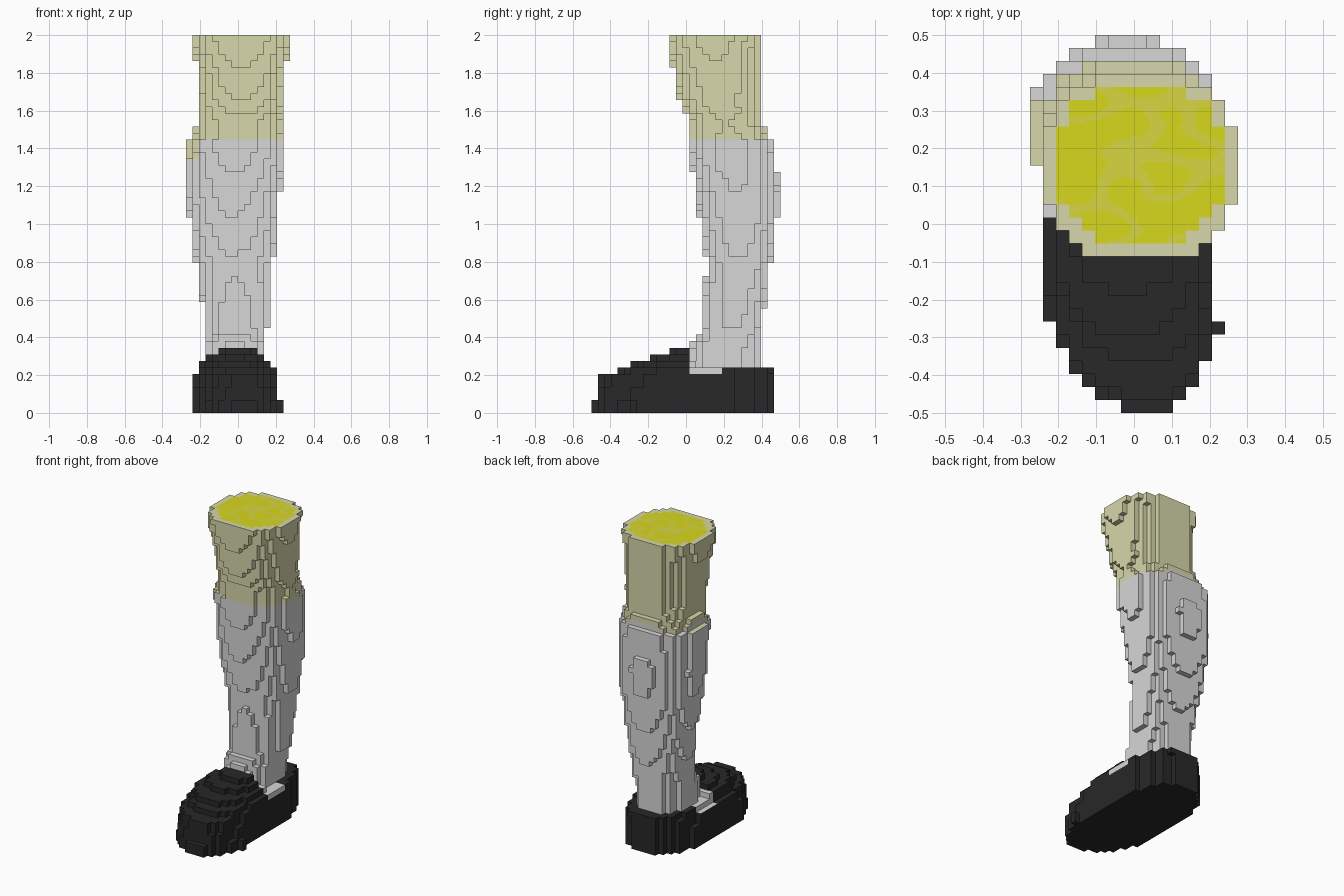
import bpy, bmesh
from mathutils import Vector, noise

if "Cube" in bpy.data.objects:
    bpy.data.objects.remove(bpy.data.objects["Cube"])

V = 2 / 58          # edge length of one block
LAYERS = 58


def material(name, rgb):
    m = bpy.data.materials.new(name)
    m.use_nodes = True
    m.diffuse_color = (*rgb, 1)
    m.node_tree.nodes["Principled BSDF"].inputs["Base Color"].default_value = (*rgb, 1)
    return m


BLACK = material("shoe black", (0.021, 0.021, 0.021))
GREY = material("sock grey", (0.68, 0.68, 0.68))
TAN = material("pale olive", (0.68, 0.68, 0.41))
YELLOW = material("bright yellow", (0.68, 0.68, 0.012))
DULL = material("dull yellow", (0.68, 0.68, 0.055))

# Leg outline by height: z, x min, x max, y min, y max
LEG = [
    (0.20, -0.170, 0.140, 0.000, 0.395), (0.34, -0.165, 0.137, 0.010, 0.395),
    (0.45, -0.165, 0.158, 0.085, 0.395), (0.60, -0.190, 0.168, 0.095, 0.420),
    (0.80, -0.224, 0.188, 0.110, 0.450), (1.05, -0.260, 0.214, 0.068, 0.486),
    (1.20, -0.268, 0.226, 0.050, 0.489), (1.30, -0.268, 0.237, 0.032, 0.481),
    (1.43, -0.267, 0.240, 0.015, 0.465), (1.47, -0.242, 0.232, 0.025, 0.440),
    (1.52, -0.224, 0.222, 0.020, 0.416), (1.60, -0.207, 0.236, -0.005, 0.398),
    (1.66, -0.207, 0.238, -0.036, 0.396), (1.83, -0.212, 0.250, -0.071, 0.396),
    (1.87, -0.226, 0.260, -0.080, 0.396), (2.00, -0.242, 0.272, -0.106, 0.396),
]
# Shoe outline by height: z top, x min, x max, y min, y max, y limit
SHOE = [
    (0.07, -0.242, 0.212, -0.490, 0.466, 1.0), (0.14, -0.240, 0.208, -0.468, 0.466, 1.0),
    (0.20, -0.232, 0.204, -0.455, 0.466, 1.0), (0.24, -0.208, 0.200, -0.365, 0.466, 1.0),
    (0.27, -0.208, 0.174, -0.290, 0.340, 0.05), (0.31, -0.174, 0.140, -0.175, 0.300, 0.03),
    (0.35, -0.125, 0.125, -0.090, 0.250, 0.01),
]
CORE = (-0.210, 0.242, -0.055, 0.370)


def leg_outline(z):
    for a, b in zip(LEG, LEG[1:]):
        if z <= b[0]:
            t = max(0, (z - a[0]) / (b[0] - a[0]))
            return [p + (q - p) * t for p, q in zip(a[1:], b[1:])]


def inside(x, y, box, power):
    """Rounded-box test for a point in a horizontal slice."""
    x0, x1, y0, y1 = box
    dx = abs(x - (x0 + x1) / 2) / ((x1 - x0) / 2)
    dy = abs(y - (y0 + y1) / 2) / ((y1 - y0) / 2)
    return dx ** power + dy ** power <= 1


# Fill the block grid; the toe of the shoe leans towards +x
blocks = {}
for k in range(LAYERS):
    z = (k + 0.5) * V
    shoe = next((s for s in SHOE if z < s[0]), None)
    for i in range(-8, 8):
        for j in range(-14, 15):
            x, y = (i + 0.5) * V, j * V
            lean = 0.2 * max(0, -y - 0.25)
            if shoe and y < shoe[5] and inside(x - lean, y, shoe[1:5], 2.7):
                blocks[i, j, k] = "shoe"
            elif z > 0.2 and inside(x, y, leg_outline(z), 2.35):
                blocks[i, j, k] = "thigh" if z > 1.448 else "shin"

# Small nub on the outer side of the sole
for k in range(2):
    blocks[6, -8, k] = "shoe"


def in_core(i, j, k):
    return k == LAYERS - 1 and inside((i + 0.5) * V, j * V, CORE, 2.35)


# Colour rules: return a slot in each part's material list
def shoe_rule(c, n):
    return 1 if c.z > 0.205 and 0.02 < c.y < 0.19 else 0


def shin_rule(c, n):
    knee_patch = n.y < -0.5 and c.x < -0.19 and c.z > 1.35
    ledge = n.z > 0.5 and c.z > 1.44 and c.y < 0.33
    return 1 if knee_patch or ledge else 0


def thigh_rule(c, n):
    back = n.y > 0.5 and abs(c.x) < 0.1
    side = n.x < -0.5 and 0.2 < c.y < 0.33
    return 1 if c.z < 1.485 and (back or side) else 0


def core_rule(c, n):
    ridge = noise.noise(Vector((c.x * 6 + 3, c.y * 11, 1.7)))
    return 1 if abs(ridge) < 0.12 else 0


def finish(name, bm, mats, rule):
    bmesh.ops.remove_doubles(bm, verts=bm.verts, dist=V * 0.01)
    bm.normal_update()
    for f in bm.faces:
        f.material_index = rule(f.calc_center_median(), f.normal)
    mesh = bpy.data.meshes.new(name)
    bm.to_mesh(mesh)
    bm.free()
    for m in mats:
        mesh.materials.append(m)
    bpy.context.collection.objects.link(bpy.data.objects.new(name, mesh))


def quad(bm, centre, normal, size):
    """Square face of the given size facing along an axis."""
    a = Vector((normal.y, normal.z, normal.x)) * size / 2
    b = normal.cross(a)
    corners = (centre - a - b, centre + a - b, centre + a + b, centre - a + b)
    bm.faces.new([bm.verts.new(p) for p in corners])


SIDES = [(1, 0, 0), (-1, 0, 0), (0, 1, 0), (0, -1, 0), (0, 0, 1), (0, 0, -1)]


def build(part, mats, rule):
    """Skin the exposed sides of one part's blocks."""
    bm = bmesh.new()
    for (i, j, k), owner in blocks.items():
        if owner != part:
            continue
        centre = Vector((i + 0.5, j, k + 0.5)) * V
        for d in SIDES:
            if (i + d[0], j + d[1], k + d[2]) in blocks or (d[2] == 1 and in_core(i, j, k)):
                continue
            n = Vector(d)
            quad(bm, centre + n * V / 2, n, V)
    finish(part, bm, mats, rule)


build("shoe", [BLACK, GREY], shoe_rule)
build("shin", [GREY, TAN], shin_rule)
build("thigh", [TAN, GREY], thigh_rule)

# Marbled core set flush in the flat top of the thigh
bm = bmesh.new()
FINE = 4
for (i, j, k) in blocks:
    if in_core(i, j, k):
        for a in range(FINE):
            for b in range(FINE):
                centre = Vector((i + (a + 0.5) / FINE, j - 0.5 + (b + 0.5) / FINE, LAYERS)) * V
                quad(bm, centre, Vector((0, 0, 1)), V / FINE)
finish("thigh_core", bm, [YELLOW, DULL], core_rule)
